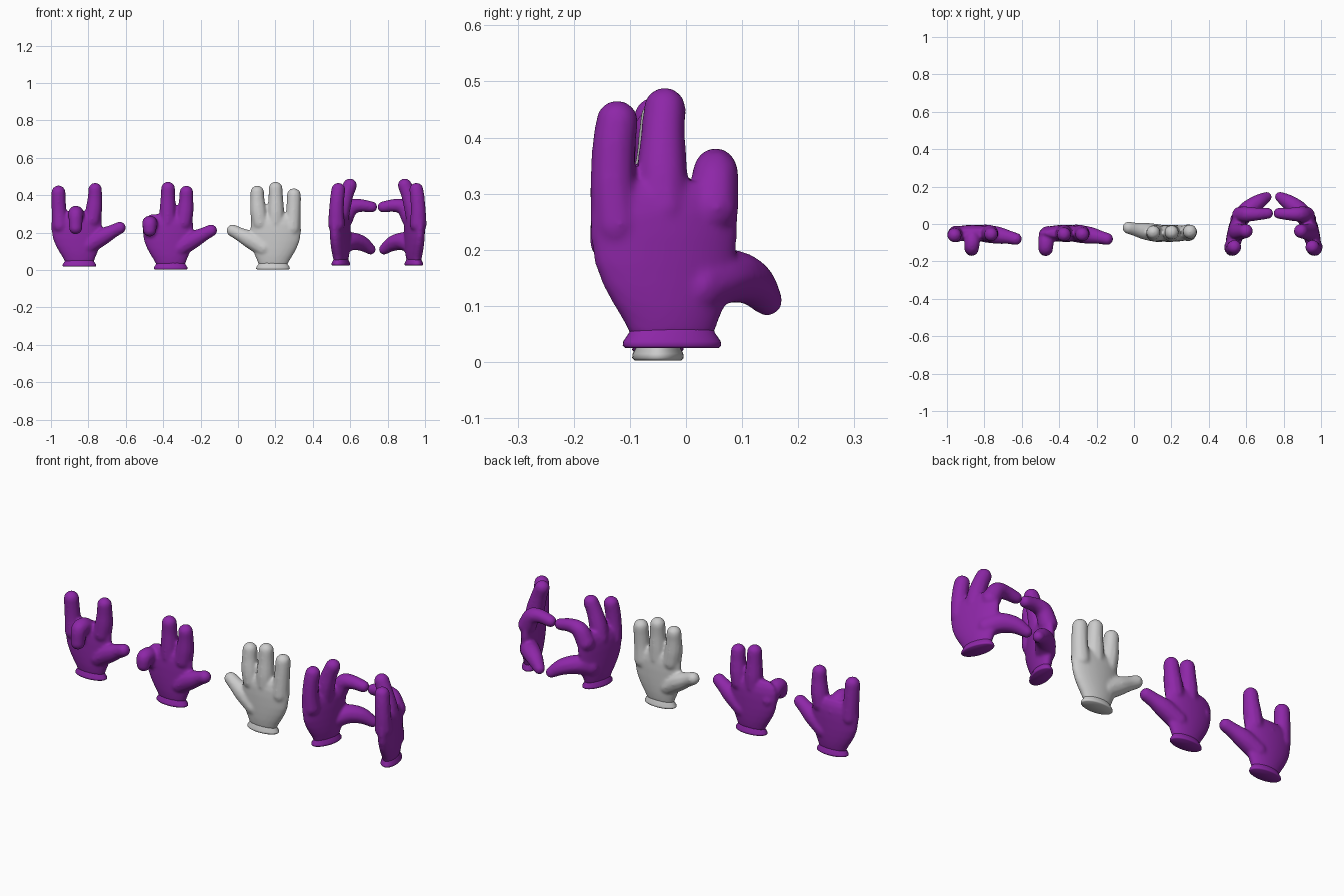
import bpy, bmesh, math
from mathutils import Matrix, Vector

if "Cube" in bpy.data.objects:
    bpy.data.objects.remove(bpy.data.objects["Cube"])

purple = bpy.data.materials.new("purple")
purple.diffuse_color = (0.27, 0.02, 0.39, 1)
purple.use_nodes = True
purple.node_tree.nodes["Principled BSDF"].inputs["Base Color"].default_value = purple.diffuse_color

# Local hand frame: +x thumb side, -y palm side, +z up. Points are (x, y, z, radius)
THUMB = [(.05, 0, .115, .05), (.12, -.01, .158, .048), (.175, -.02, .187, .038), (.216, -.03, .208, .034)]
INDEX = [(.068, 0, .25, .047), (.078, 0, .31, .046), (.083, -.003, .37, .040), (.084, -.006, .412, .038)]
MIDDLE = [(-.015, 0, .25, .048), (-.015, 0, .31, .047), (-.015, -.003, .38, .041), (-.014, -.006, .432, .039)]
PINKY = [(-.102, -.003, .22, .047), (-.108, -.004, .29, .042), (-.111, -.007, .35, .040), (-.112, -.01, .397, .039)]
MIDDLE_CURL = [(-.015, 0, .235, .046), (-.017, -.03, .277, .045), (-.02, -.075, .278, .041), (-.02, -.086, .208, .037)]
PINKY_CURL = [(-.1, -.005, .2, .046), (-.11, -.035, .24, .044), (-.112, -.078, .245, .041), (-.112, -.086, .211, .037)]
INDEX_PINCH = [(.075, 0, .25, .048), (.088, -.03, .308, .043), (.102, -.08, .32, .036), (.122, -.138, .312, .031)]
THUMB_PINCH = [(.05, 0, .11, .05), (.11, -.03, .128, .05), (.165, -.072, .117, .042), (.205, -.110, .085, .029)]
MIDDLE_LEAN = [(-.015, 0, .25, .048), (-.015, -.012, .31, .047), (-.008, -.032, .38, .041), (.0, -.05, .427, .039)]
PINKY_LEAN = [(-.102, -.003, .22, .047), (-.108, -.004, .29, .042), (-.105, -.008, .36, .040), (-.098, -.012, .404, .039)]

# Rings are (z, x min, x max, half depth)
PALM = [(.022, -.076, .076, .034), (.05, -.09, .086, .039), (.075, -.106, .097, .042), (.11, -.126, .108, .044),
        (.15, -.142, .115, .045), (.2, -.150, .12, .045), (.24, -.149, .121, .043), (.27, -.138, .118, .036),
        (.295, -.11, .10, .022)]
CUFF = [(0, -.085, .085, .042), (.004, -.09, .09, .046), (.012, -.089, .089, .045),
        (.028, -.078, .078, .037), (.05, -.074, .074, .03)]


def loft(bm, rings, n=48):
    loops = []
    for z, x0, x1, d in rings:
        loops.append([bm.verts.new(((x0 + x1) / 2 + (x1 - x0) / 2 * math.cos(2 * math.pi * i / n),
                                    d * math.sin(2 * math.pi * i / n), z)) for i in range(n)])
    for a, b in zip(loops, loops[1:]):
        for i in range(n):
            j = (i + 1) % n
            bm.faces.new((a[i], a[j], b[j], b[i]))
    bm.faces.new(loops[0][::-1])
    bm.faces.new(loops[-1])


def digit(bm, pts):
    # rounded finger: closely spaced balls along a smooth path, fused later
    p = [Vector(q) for q in pts]
    p = [2 * p[0] - p[1]] + p + [2 * p[-1] - p[-2]]
    steps = 6
    for k in range(1, len(p) - 2):
        a, b, c, d = p[k - 1:k + 3]
        for s in range(steps + (k == len(p) - 3)):
            t = s / steps
            q = .5 * (2 * b + (c - a) * t + (2 * a - 5 * b + 4 * c - d) * t ** 2 + (3 * b - a - 3 * c + d) * t ** 3)
            bmesh.ops.create_icosphere(bm, subdivisions=2, radius=q[3],
                                       matrix=Matrix.Translation((q[0], q[1], q[2])))


def finish(bm, name, matrix, mat, fuse):
    bm.transform(matrix)
    bmesh.ops.recalc_face_normals(bm, faces=bm.faces)
    me = bpy.data.meshes.new(name)
    bm.to_mesh(me)
    bm.free()
    ob = bpy.data.objects.new(name, me)
    bpy.context.collection.objects.link(ob)
    if fuse:
        r = ob.modifiers.new("fuse", 'REMESH')
        r.mode = 'VOXEL'
        r.voxel_size = .006
        s = ob.modifiers.new("soften", 'SMOOTH')
        s.factor = .5
        s.iterations = 14
        dg = bpy.context.evaluated_depsgraph_get()
        new = bpy.data.meshes.new_from_object(ob.evaluated_get(dg))
        ob.modifiers.clear()
        ob.data = new
        bpy.data.meshes.remove(me)
    ob.data.name = name
    ob.data.materials.clear()
    if mat:
        ob.data.materials.append(mat)
    for f in ob.data.polygons:
        f.use_smooth = True


def hand(name, digits, matrix, mat):
    bm = bmesh.new()
    loft(bm, PALM)
    for d in digits:
        digit(bm, d)
    finish(bm, name + "_glove", matrix, mat, True)
    bm = bmesh.new()
    loft(bm, CUFF)
    finish(bm, name + "_cuff", matrix, mat, False)


def place(x, y, z, deg):
    return Matrix.Translation((x, y, z)) @ Matrix.Rotation(math.radians(deg), 4, 'Z')


# Single hands
hand("curled_middle", [THUMB, INDEX, MIDDLE_CURL, PINKY], place(-.848, -.05, .018, 0), purple)
hand("curled_outer", [THUMB, INDEX, MIDDLE, PINKY_CURL], place(-.36, -.05, .003, 0), purple)
hand("open_hand", [THUMB, INDEX, MIDDLE, PINKY], place(.187, -.05, .003, 180), None)

# Mirrored pair touching fingertips
pinch = [THUMB_PINCH, INDEX_PINCH, MIDDLE_LEAN, PINKY_LEAN]
left = place(.55, -.025, .025, 75)
flip = Matrix.Translation((1.49, 0, 0)) @ Matrix.Scale(-1, 4, (1, 0, 0))
hand("pair_left", pinch, left, purple)
hand("pair_right", pinch, flip @ left, purple)
